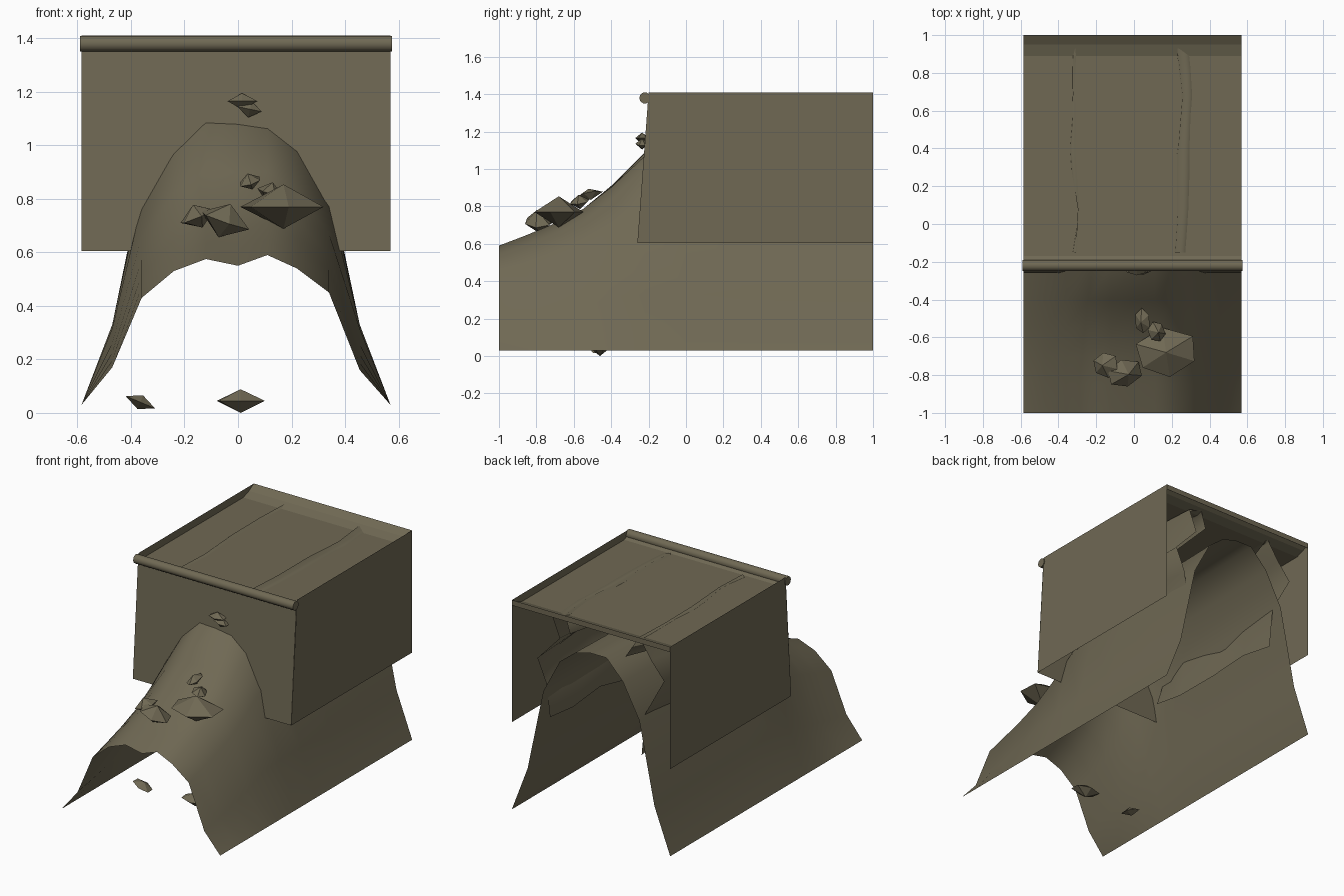
import bpy, bmesh, random
from mathutils import Vector, Euler

random.seed(4)
if "Cube" in bpy.data.objects:
    bpy.data.objects.remove(bpy.data.objects["Cube"])

stone = bpy.data.materials.new("olive_stone")
stone.use_nodes = True
COLOUR = (0.16, 0.14, 0.088, 1)
stone.diffuse_color = COLOUR
stone.node_tree.nodes["Principled BSDF"].inputs["Base Color"].default_value = COLOUR


def finish(name, bm, smooth=False):
    mesh = bpy.data.meshes.new(name)
    bm.to_mesh(mesh)
    bm.free()
    mesh.materials.append(stone)
    for p in mesh.polygons:
        p.use_smooth = smooth
    obj = bpy.data.objects.new(name, mesh)
    bpy.context.collection.objects.link(obj)
    return obj


def sheet(name, rows, smooth=False, flip=False):
    """Surface through equal-length rows of points."""
    bm = bmesh.new()
    grid = [[bm.verts.new(p) for p in row] for row in rows]
    for a, b in zip(grid, grid[1:]):
        for i in range(len(a) - 1):
            quad = (a[i], a[i + 1], b[i + 1], b[i])
            bm.faces.new(quad[::-1] if flip else quad)
    return finish(name, bm, smooth)


LEFT, RIGHT = 0.57, -0.585

# Arched hillside: low mouth at the front, rising to a tall tunnel
columns = [(-.585, .03, .03), (-.47, .17, .33), (-.36, .43, .78), (-.24, .53, .98),
           (-.12, .575, 1.09), (0, .55, 1.085), (.11, .59, 1.07), (.22, .54, .99),
           (.34, .45, .79), (.455, .16, .33), (.57, .03, .03)]
rise = [(-1, 0), (-.85, .12), (-.7, .25), (-.55, .41), (-.4, .65), (-.22, 1),
        (0, 1.15), (.3, 1.2), (.65, 1.22), (1, 1.24)]
rows = []
for y, t in rise:
    row = []
    for x, low, high in columns:
        blend = t if abs(x) < .4 else min(1, t * 1.4)
        row.append((x, y, low + (high - low) * blend))
    rows.append(row)
sheet("arched_hillside", rows, smooth=True)

# Box shell: leaning front wall, two side walls, open back and bottom
sheet("front_wall", [[(RIGHT, -.26, .605), (LEFT, -.26, .605)],
                     [(RIGHT, -.205, 1.38), (LEFT, -.205, 1.38)]])
for name, x, flip in (("left_wall", LEFT, False), ("right_wall", RIGHT, True)):
    sheet(name, [[(x, -.26, .605), (x, 1, .605)], [(x, -.2, 1.41), (x, 1, 1.41)]], flip=flip)

# Recessed roof curling up to the back edge
roof = [(-.2, 1.375), (-.17, 1.36), (.89, 1.36), (.95, 1.38), (1, 1.41), (1, 1.375)]
sheet("roof", [[(RIGHT, y, z), (LEFT, y, z)] for y, z in roof])

# Rolled rim over the front wall
bm = bmesh.new()
bmesh.ops.create_cone(bm, cap_ends=True, segments=10, radius1=.03, radius2=.03,
                      depth=LEFT - RIGHT + .01)
bmesh.ops.rotate(bm, verts=bm.verts, matrix=Euler((0, 1.5708, 0)).to_matrix())
bmesh.ops.translate(bm, verts=bm.verts, vec=((LEFT + RIGHT) / 2, -.22, 1.38))
rim = finish("front_rim", bm)
bpy.context.view_layer.objects.active = rim
rim.select_set(True)
bpy.ops.object.shade_smooth_by_angle(angle=.9)

# Folded rock sheets inside, with crests breaking through the roof
folds = {
    "left_rock_fold": [(.2, 1.22), (.24, 1.375), (.33, 1.35), (.28, 1.2),
                       (.44, 1.05), (.36, .9), (.34, .64)],
    "right_rock_fold": [(-.22, 1.22), (-.3, 1.375), (-.32, 1.35), (-.38, 1.25),
                        (-.48, 1.1), (-.36, .88), (-.31, .62)],
}
for name, section in folds.items():
    rows = []
    for y in (-.15, .08, .4, .68, .93):
        drift = random.uniform(-.02, .02)
        rows.append([(x + drift + random.uniform(-.015, .015), y,
                      z + (random.uniform(-.04, .04) if z < 1.3 else 0))
                     for x, z in section])
    sheet(name, rows, smooth=True)


# Faceted boulders
def boulder(name, centre, size, turn=(0, 0, 0)):
    bm = bmesh.new()
    bmesh.ops.create_uvsphere(bm, u_segments=6, v_segments=2, radius=1)
    spin = Euler(turn).to_matrix()
    for v in bm.verts:
        p = Vector(a * s * random.uniform(.9, 1.05) for a, s in zip(v.co, size))
        v.co = spin @ p + Vector(centre)
    finish(name, bm)


boulder("large_boulder", (.17, -.68, .77), (.17, .13, .09), (0, 0, .15))
boulder("middle_boulder", (-.05, -.79, .72), (.1, .08, .065), (.2, .3, .3))
boulder("small_boulder", (-.15, -.745, .735), (.075, .07, .045), (0, -.4, .2))
boulder("upper_boulder", (.045, -.515, .865), (.045, .07, .035), (.2, -.3, 0))
boulder("wedged_boulder", (.12, -.57, .825), (.05, .06, .04), (.2, .2, .4))
boulder("wall_boulder_high", (.015, -.235, 1.165), (.065, .04, .03))
boulder("wall_boulder_low", (.045, -.235, 1.135), (.055, .035, .03), (0, .2, 0))
boulder("ground_boulder_right", (-.365, -.47, .04), (.07, .05, .027), (0, .4, 0))
boulder("ground_boulder_left", (.01, -.46, .045), (.1, .06, .043))
